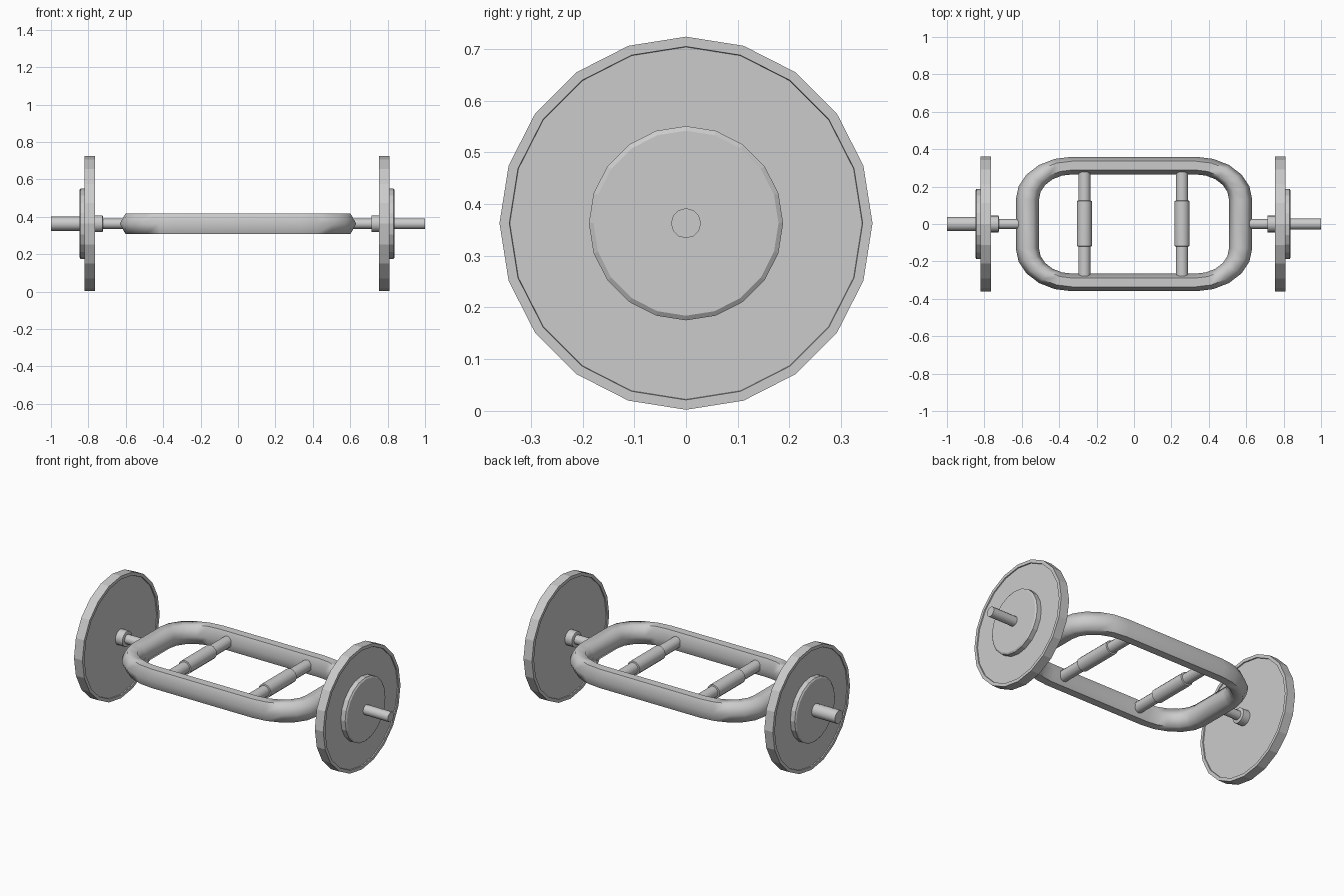
import bpy, bmesh, math
from mathutils import Matrix, Vector

old = bpy.data.objects.get("Cube")
if old:
    bpy.data.objects.remove(old, do_unlink=True)

AXIS_Z = 0.363

steel = bpy.data.materials.new("grey steel")
steel.use_nodes = True
grey = (0.6, 0.6, 0.6, 1)
steel.diffuse_color = grey
steel.node_tree.nodes["Principled BSDF"].inputs["Base Color"].default_value = grey


def finish(name, bm, smooth_angle=None):
    bmesh.ops.recalc_face_normals(bm, faces=bm.faces)
    mesh = bpy.data.meshes.new(name)
    bm.to_mesh(mesh)
    bm.free()
    mesh.materials.append(steel)
    obj = bpy.data.objects.new(name, mesh)
    bpy.context.collection.objects.link(obj)
    if smooth_angle:
        bpy.ops.object.select_all(action="DESELECT")
        obj.select_set(True)
        bpy.context.view_layer.objects.active = obj
        bpy.ops.object.shade_smooth_by_angle(angle=math.radians(smooth_angle))
    return obj


def skin(bm, rings, closed=False):
    """Bridge consecutive vertex rings, capping the ends of an open skin."""
    n = len(rings[0])
    pairs = list(zip(rings, rings[1:]))
    if closed:
        pairs.append((rings[-1], rings[0]))
    else:
        bm.faces.new(rings[0])
        bm.faces.new(rings[-1])
    for a, b in pairs:
        for i in range(n):
            j = (i + 1) % n
            bm.faces.new((a[i], a[j], b[j], b[i]))


def lathe(name, profile, sides, smooth_angle=None, along_y=False, x=0):
    """Turn (position, radius) pairs around the x axis, or around y at x."""
    bm = bmesh.new()
    rings = []
    for pos, r in profile:
        ring = []
        for i in range(sides):
            a = math.tau * i / sides
            u, w = r * math.sin(a), r * math.cos(a) + AXIS_Z
            ring.append(bm.verts.new((x + u, pos, w) if along_y else (pos, u, w)))
        rings.append(ring)
    skin(bm, rings)
    return finish(name, bm, smooth_angle)


# Closed frame: hexagonal tube swept round a rounded rectangle, flattened in y
HALF_X, HALF_Y, CORNER, SQUASH = 0.57, 0.411, 0.24, 0.76
bm = bmesh.new()
rings = []
steps = 5
for quarter in range(4):
    mid = math.pi / 2 * quarter + math.pi / 4
    cx = math.copysign(HALF_X - CORNER, math.cos(mid))
    cy = math.copysign(HALF_Y - CORNER, math.sin(mid))
    for s in range(steps + 1):
        a = math.pi / 2 * (quarter + s / steps)
        out = Vector((math.cos(a), math.sin(a), 0))
        ring = []
        for k in range(6):
            t = math.tau * k / 6
            p = Vector((cx, cy, 0)) + out * (CORNER + 0.062 * math.cos(t))
            ring.append(bm.verts.new((p.x, p.y * SQUASH, AXIS_Z + 0.0645 * math.sin(t))))
        rings.append(ring)
skin(bm, rings, closed=True)
finish("frame", bm, 65)

# Cross handles with thicker grips
for side, x in (("right", -0.265), ("left", 0.257)):
    lathe(side + "_handle", [(-0.28, 0.033), (0.28, 0.033)], 12, 40, True, x)
    lathe(side + "_grip", [(-0.12, 0.033), (-0.118, 0.041), (0.123, 0.041),
                           (0.125, 0.033)], 12, 40, True, x)

# Weight plates, hubs, collars and bar ends
for side, s, inner, tip_radius in (("right", -1, 0.765, 0.038), ("left", 1, 0.755, 0.029)):
    def turned(part, profile, sides, smooth=None):
        lathe(side + "_" + part, [(s * p, r) for p, r in profile], sides, smooth)

    outer = inner + 0.055
    turned("plate", [(inner + 0.006, 0.04), (inner + 0.006, 0.341), (inner, 0.342),
                     (inner, 0.361), (outer, 0.361), (outer, 0.342),
                     (outer - 0.006, 0.341), (outer - 0.006, 0.04)], 20)
    turned("hub", [(outer - 0.01, 0.188), (outer + 0.022, 0.188),
                   (outer + 0.028, 0.179), (outer + 0.028, 0.033)], 20)
    turned("collar", [(inner - 0.042, 0.04), (inner - 0.04, 0.045),
                      (inner + 0.01, 0.045)], 16, 40)
    turned("shaft", [(0.58, 0.027), (inner + 0.02, 0.027)], 12, 40)
    turned("bar_end", [(inner + 0.02, tip_radius), (1.0, tip_radius)], 12, 40)
